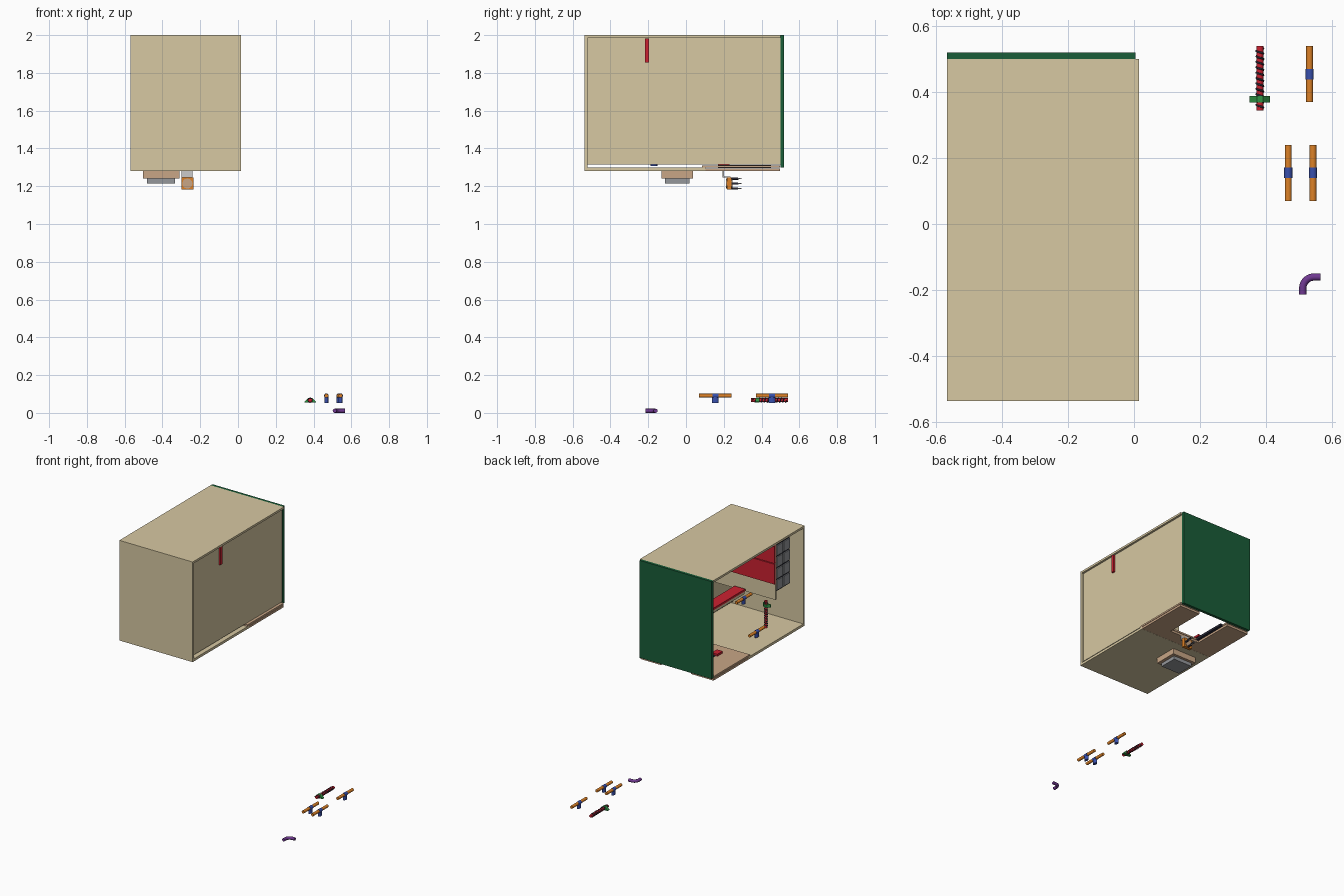
import bpy, math
from mathutils import Matrix, Vector

if "Cube" in bpy.data.objects:
    bpy.data.objects.remove(bpy.data.objects["Cube"])


def mat(name, r, g, b):
    m = bpy.data.materials.new(name)
    m.diffuse_color = (r, g, b, 1)
    m.use_nodes = True
    m.node_tree.nodes["Principled BSDF"].inputs["Base Color"].default_value = m.diffuse_color
    return m


BEIGE = mat("beige", 0.68, 0.58, 0.36)
TAN = mat("tan", 0.58, 0.38, 0.24)
GREEN = mat("dark_green", 0.01, 0.11, 0.04)
LEAF = mat("leaf_green", 0.03, 0.3, 0.06)
RED = mat("red", 0.6, 0.015, 0.03)
ORANGE = mat("orange", 0.72, 0.22, 0.02)
BLUE = mat("blue", 0.04, 0.08, 0.42)
PURPLE = mat("purple", 0.16, 0.04, 0.28)
DARK = mat("dark", 0.02, 0.02, 0.035)
GREY = mat("grey", 0.3, 0.31, 0.33)
PALE = mat("pale_grey", 0.6, 0.6, 0.62)


def finish(o, name, m):
    o.name = name
    o.data.materials.append(m)
    return o


def box(name, x, y, z, m):
    """Box from (min, max) ranges."""
    bpy.ops.mesh.primitive_cube_add(size=1)
    o = bpy.context.object
    o.data.transform(Matrix.Diagonal((x[1] - x[0], y[1] - y[0], z[1] - z[0], 1)))
    o.location = [(a[0] + a[1]) / 2 for a in (x, y, z)]
    return finish(o, name, m)


def rod(name, a, b, r, m, sides=24, r2=None):
    """Cylinder or cone between two points."""
    a, b = Vector(a), Vector(b)
    bpy.ops.mesh.primitive_cone_add(vertices=sides, radius1=r, radius2=r if r2 is None else r2,
                                    depth=(b - a).length, location=(a + b) / 2)
    o = bpy.context.object
    o.rotation_euler = (b - a).to_track_quat('Z', 'Y').to_euler()
    bpy.ops.object.shade_smooth_by_angle(angle=math.radians(40))
    return finish(o, name, m)


def tube(name, pts, r, m, res=2):
    """Round tube along a list of points."""
    c = bpy.data.curves.new(name, 'CURVE')
    c.dimensions = '3D'
    c.bevel_depth, c.bevel_resolution, c.use_fill_caps = r, res, True
    s = c.splines.new('POLY')
    s.points.add(len(pts) - 1)
    for p, q in zip(s.points, pts):
        p.co = (*q, 1)
    o = bpy.data.objects.new(name, c)
    bpy.context.collection.objects.link(o)
    return finish(o, name, m)


def place(parts, matrix):
    bpy.context.view_layer.update()
    for o in parts:
        o.matrix_world = matrix @ o.matrix_world


def t_fitting(name, loc):
    """Roller along y with a blue central joint; origin at the roller axis."""
    parts = [rod(name + "_roller", (0, -0.085, 0), (0, 0.085, 0), 0.0105, ORANGE),
             rod(name + "_stem", (0, 0, -0.038), (0, 0, 0.004), 0.018, BLUE, 16)]
    parts[1].scale.x = parts[1].scale.y = 1
    parts[1].data.transform(Matrix.Diagonal((0.58, 1, 1, 1)))
    parts.append(rod(name + "_collar", (0, -0.016, 0), (0, 0.016, 0), 0.0122, BLUE))
    place(parts, Matrix.Translation(loc))


def screw(name, matrix):
    """Feed screw along local y from 0 to 0.195 with a winged collar."""
    turns, steps = 11, 14
    helix = []
    for i in range(turns * steps + 1):
        a = 2 * math.pi * i / steps
        helix.append((0.0105 * math.cos(a), 0.008 + 0.18 * i / (turns * steps), 0.0105 * math.sin(a)))
    parts = [rod(name + "_core", (0, 0, 0), (0, 0.195, 0), 0.0105, RED),
             tube(name + "_thread", helix, 0.0032, DARK, 1)]
    prof = [(-0.031, -0.012), (0.031, -0.012), (0.031, -0.008), (0.009, 0.013),
            (-0.009, 0.013), (-0.031, -0.008)]
    n = len(prof)
    me = bpy.data.meshes.new(name + "_collar")
    me.from_pydata([(x, y, z) for y in (0.024, 0.044) for x, z in prof], [],
                   [tuple(range(n)), tuple(range(2 * n - 1, n - 1, -1))] +
                   [(i, i + n, (i + 1) % n + n, (i + 1) % n) for i in range(n)])
    collar = bpy.data.objects.new(name + "_collar", me)
    bpy.context.collection.objects.link(collar)
    parts.append(finish(collar, name + "_collar", LEAF))
    place(parts, matrix)


# cabinet shell: open on the left, recessed panel on the right
X0, X1 = -0.568, 0.015
box("cabinet_top", (X0, X1), (-0.537, 0.5), (1.985, 2.0), BEIGE)
box("cabinet_front", (X0, X1), (-0.537, -0.522), (1.28, 1.985), BEIGE)
box("cabinet_floor", (X0, X1), (-0.522, 0.102), (1.28, 1.298), BEIGE)
box("cabinet_right_panel", (-0.012, 0.0), (-0.522, 0.5), (1.314, 1.985), BEIGE)
box("cabinet_back", (X0, 0.004), (0.5, 0.52), (1.3, 2.0), GREEN)

# floor plates around the rear opening
for lvl, (y0, z0, z1) in enumerate([(0.103, 1.28, 1.295), (0.085, 1.298, 1.31)]):
    t = "lower" if lvl == 0 else "upper"
    box(t + "_plate_right", (-0.15, X1), (y0, 0.498), (z0, z1), TAN)
    box(t + "_plate_left", (X0, -0.39), (y0, 0.498), (z0, z1), TAN)
    box(t + "_plate_bridge", (-0.39, -0.15), (y0, 0.2), (z0, z1), TAN)
for side, x in (("left", -0.385), ("right", -0.155)):
    box(side + "_rail", (x - 0.012, x + 0.012), (0.17, 0.45), (1.297, 1.313), DARK)
box("rail_carriage", (-0.41, -0.365), (0.17, 0.23), (1.31, 1.325), RED)

# partition with red panels; the upper one passes through the right wall
box("partition", (X0 + 0.002, -0.012), (-0.222, -0.207), (1.59, 1.985), BEIGE)
box("upper_red_panel", (X0 + 0.002, 0.013), (-0.218, -0.197), (1.855, 1.983), RED)
box("lower_red_panel", (X0 + 0.002, -0.012), (-0.21, -0.197), (1.705, 1.85), RED)

# shelf behind the partition
box("shelf_top", (-0.335, -0.25), (-0.195, 0.498), (1.597, 1.612), RED)
box("shelf_support", (-0.33, -0.255), (-0.195, 0.498), (1.575, 1.595), BEIGE)

# rack of grey cells in a dark frame
box("rack_frame", (-0.555, -0.52), (-0.385, -0.224), (1.64, 1.98), DARK)
for c in range(2):
    for r in range(4):
        y, z = -0.379 + c * 0.08, 1.648 + r * 0.083
        box("rack_cell", (-0.562, -0.515), (y, y + 0.069), (z, z + 0.072), GREY)

# drive box below the floor
box("drive_housing", (-0.503, -0.31), (-0.13, 0.037), (1.24, 1.28), TAN)
box("drive_cover", (-0.482, -0.333), (-0.11, 0.018), (1.215, 1.24), GREY)

# hanging motor with prongs
box("bracket_plate", (-0.3, -0.24), (0.194, 0.2), (1.25, 1.295), PALE)
box("bracket_foot", (-0.3, -0.24), (0.194, 0.235), (1.247, 1.252), PALE)
box("motor_body", (-0.3, -0.236), (0.216, 0.24), (1.182, 1.247), ORANGE)
rod("motor_disc", (-0.268, 0.211, 1.214), (-0.268, 0.245, 1.214), 0.027, TAN, 12)
for x, z in ((-0.268, 1.24), (-0.245, 1.214), (-0.291, 1.214), (-0.268, 1.188)):
    rod("prong", (x, 0.238, z), (x, 0.275, z), 0.006, DARK, 10)
    rod("prong_tip", (x, 0.275, z), (x, 0.297, z), 0.004, PALE, 10, 0.001)

# roller fittings: three loose, two inside the cabinet
for i, loc in enumerate([(0.468, 0.155, 0.091), (0.543, 0.155, 0.091), (0.533, 0.455, 0.091),
                         (-0.34, -0.1, 1.58), (-0.444, -0.09, 1.345)]):
    if i > 2:
        loc = (loc[0], -0.17, loc[2] - (0.024 if i == 3 else 0))
    t_fitting("fitting_%d" % (i + 1), loc)

# feed screws: one loose, one hanging upright below the partition
screw("loose_screw", Matrix.Translation((0.382, 0.345, 0.067)))
screw("upright_screw", Matrix.Translation((-0.49, -0.21, 1.565)) @ Matrix.Rotation(-math.pi / 2, 4, 'X'))

# elbow pipe
bend = [(0.512, -0.214, 0.011)]
for i in range(13):
    a = math.pi - i * math.pi / 24
    bend.append((0.546 + 0.034 * math.cos(a), -0.195 + 0.034 * math.sin(a), 0.011))
bend.append((0.566, -0.161, 0.011))
tube("elbow_pipe", bend, 0.011, PURPLE, 4)
